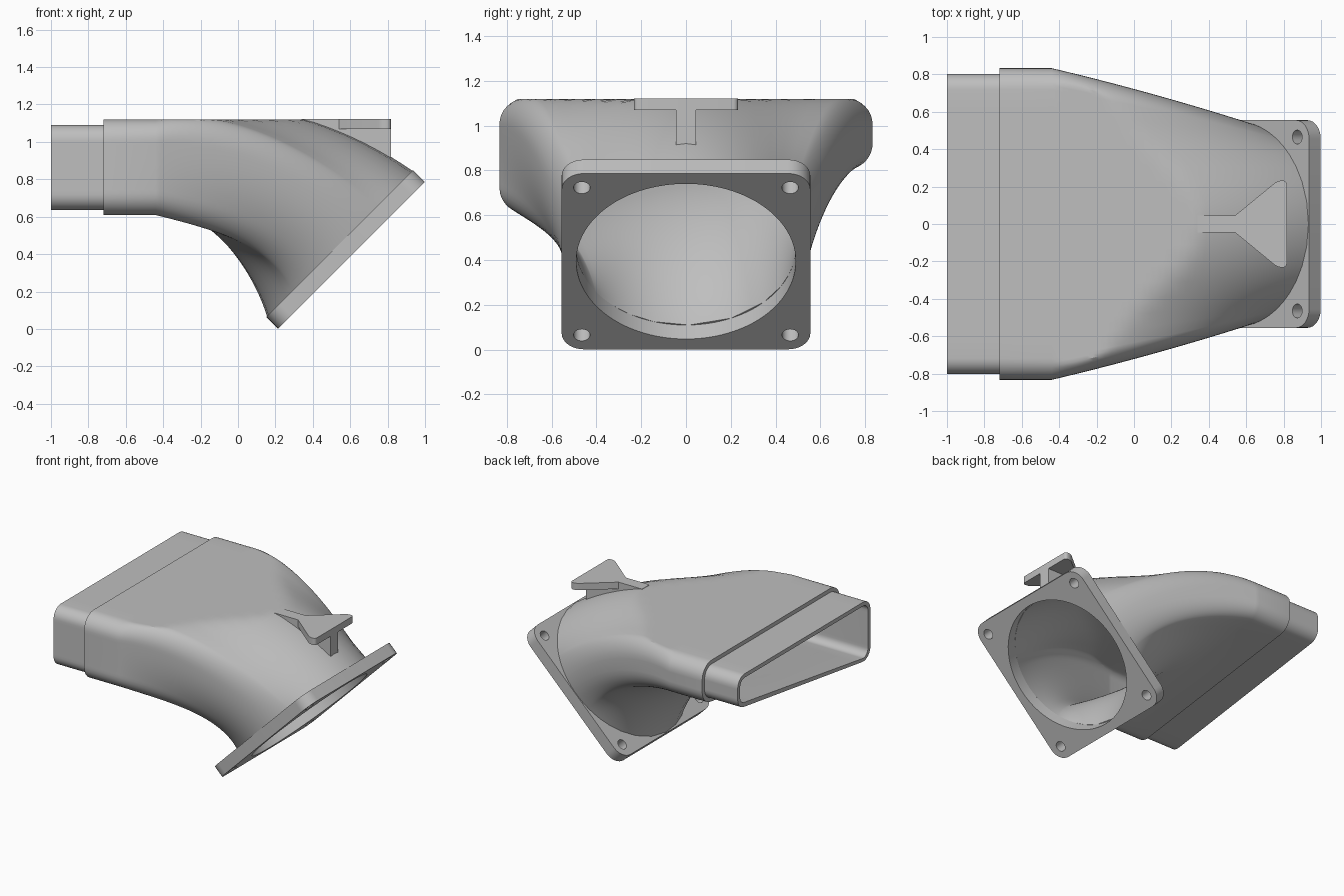
import bpy
import bmesh
from math import sin, cos, pi, atan2
from mathutils import Vector, Matrix

cube = bpy.data.objects.get("Cube")
if cube:
    bpy.data.objects.remove(cube)

# Single plastic colour
SHADE = (0.52, 0.52, 0.52, 1)
grey = bpy.data.materials.new("light_grey_plastic")
grey.use_nodes = True
grey.diffuse_color = SHADE
grey.node_tree.nodes["Principled BSDF"].inputs["Base Color"].default_value = SHADE

# Outlet plane: across = y, up = along the sloping flange, out = its normal
ACROSS = Vector((0, 1, 0))
UP = Vector((1, 0, 1)).normalized()
OUT = ACROSS.cross(UP)
FACE = Vector((0.606, 0, 0.394))
THICK = 0.088
BACK = FACE - OUT * THICK
START, STEP, INLET = -0.44, -0.72, -1.0
TOP = 1.12


def rounded(corners, r, arc=8, side=14):
    """Round a counter-clockwise polygon and subdivide its straight sides."""
    pts = []
    n = len(corners)
    for i, c in enumerate(corners):
        c = Vector(c)
        a = (Vector(corners[i - 1]) - c).normalized()
        b = (Vector(corners[(i + 1) % n]) - c).normalized()
        half = a.angle(b) / 2
        centre = c + (a + b).normalized() * (r / sin(half))
        reach = r / (sin(half) / cos(half))
        d0, d1 = c + a * reach - centre, c + b * reach - centre
        sweep = pi - 2 * half
        for k in range(arc + 1):
            t = k / arc
            pts.append(centre + (d0 * sin((1 - t) * sweep) + d1 * sin(t * sweep)) / sin(sweep))
    full = []
    for i, p in enumerate(pts):
        q = pts[(i + 1) % len(pts)]
        steps = side if i % (arc + 1) == arc else 1
        full += [p.lerp(q, k / steps) for k in range(steps)]
    return full


def section(inset):
    """Inlet outline in (y, z): flat top, sloping underside."""
    w, t = 0.833 - inset, TOP - inset
    return rounded([(-w, 0.592 + inset), (w, 0.82 + inset), (w, t), (-w, t)], 0.115 - inset)


def hermite(p0, m0, p1, m1, t):
    return (p0 * (2 * t**3 - 3 * t**2 + 1) + m0 * (t**3 - 2 * t**2 + t)
            + p1 * (3 * t**2 - 2 * t**3) + m1 * (t**3 - t**2))


def loft(inset, radius, rings=40):
    """Rings that blend the inlet outline into the round outlet."""
    result = [[] for _ in range(rings)]
    for p in section(inset):
        ang = atan2((p.y - 0.9) / 0.4, p.x / 0.83)
        p0 = Vector((START, p.x, p.y))
        p1 = BACK + (ACROSS * cos(ang) + UP * sin(ang)) * radius
        v = (sin(ang) + 1) / 2
        m0 = Vector((0.95, 0, -0.33)).lerp(Vector((1.4, 0, 0.5)), v**1.4)
        m1 = Vector((0.24, 0, -0.76)).lerp(Vector((1.12, 0, -0.78)), v)
        for k in range(rings):
            q = hermite(p0, m0, p1, m1, (k + 1) / rings)
            f = (q.x - p0.x) / (p1.x - p0.x)
            q.y = p0.y + (p1.y - p0.y) * (f - 0.15 * f * (1 - f))
            q.z = min(q.z, TOP - inset)
            result[k].append(q)
    return result


def flat_ring(x, inset):
    return [Vector((x, p.x, p.y)) for p in section(inset)]


def smooth(ob):
    bpy.ops.object.select_all(action="DESELECT")
    ob.select_set(True)
    bpy.context.view_layer.objects.active = ob
    bpy.ops.object.shade_smooth_by_angle(angle=pi / 6)


def finish(bm, name):
    bmesh.ops.recalc_face_normals(bm, faces=bm.faces)
    me = bpy.data.meshes.new(name)
    bm.to_mesh(me)
    bm.free()
    ob = bpy.data.objects.new(name, me)
    bpy.context.collection.objects.link(ob)
    me.materials.append(grey)
    smooth(ob)


# Hollow duct: outer skin forward, inner skin back, closed at both rims
outer = [flat_ring(INLET, 0.03), flat_ring(STEP, 0.03),
         flat_ring(STEP, 0), flat_ring(START, 0)] + loft(0, 0.55)
inner = [flat_ring(INLET, 0.06), flat_ring(START, 0.06)] + loft(0.06, 0.49)
bm = bmesh.new()
loops = [[bm.verts.new(p) for p in ring] for ring in outer + inner[::-1]]
for i, a in enumerate(loops):
    b = loops[(i + 1) % len(loops)]
    for j in range(len(a)):
        k = (j + 1) % len(a)
        bm.faces.new((a[j], a[k], b[k], b[j]))
finish(bm, "duct")


# Square flange with a round opening and four bolt holes
def circle(x, y, r, n):
    return [(x + r * cos(2 * pi * i / n), y + r * sin(2 * pi * i / n)) for i in range(n)]


h, bolt = 0.555, 0.465
outlines = [rounded([(-h, -h), (h, -h), (h, h), (-h, h)], 0.1, side=1), circle(0, 0, 0.49, 96)]
outlines += [circle(sx * bolt, sy * bolt, 0.037, 24) for sx in (-1, 1) for sy in (-1, 1)]
curve = bpy.data.curves.new("flange", "CURVE")
curve.dimensions = "2D"
curve.fill_mode = "BOTH"
curve.extrude = THICK / 2
for line in outlines:
    spline = curve.splines.new("POLY")
    spline.points.add(len(line) - 1)
    for pt, p in zip(spline.points, line):
        pt.co = (p[0], p[1], 0, 1)
    spline.use_cyclic_u = True
curve.materials.append(grey)
flange = bpy.data.objects.new("flange", curve)
bpy.context.collection.objects.link(flange)
basis = Matrix((ACROSS, UP, OUT)).transposed().to_4x4()
flange.matrix_world = Matrix.Translation(FACE - OUT * THICK / 2) @ basis
bpy.ops.object.select_all(action="DESELECT")
flange.select_set(True)
bpy.context.view_layer.objects.active = flange
bpy.ops.object.convert(target="MESH")
smooth(bpy.context.view_layer.objects.active)


# Latch: flared plate on an upright web
def prism(name, points, offset, bevel=0):
    bm = bmesh.new()
    face = bm.faces.new([bm.verts.new(p) for p in points])
    new = bmesh.ops.extrude_face_region(bm, geom=[face])["geom"]
    bmesh.ops.translate(bm, vec=offset, verts=[g for g in new if isinstance(g, bmesh.types.BMVert)])
    if bevel:
        tips = [e for e in bm.edges if abs(e.verts[0].co.z - e.verts[1].co.z) > 0.01
                and e.verts[0].co.x > 0.7]
        bmesh.ops.bevel(bm, geom=tips, offset=bevel, segments=4, affect="EDGES", profile=0.5)
    finish(bm, name)


half = [(0.34, 0.045), (0.54, 0.045), (0.768, 0.232), (0.817, 0.232)]
plan = half + [(x, -y) for x, y in half[::-1]]
prism("latch_plate", [(x, y, 1.07) for x, y in plan], (0, 0, 0.052), 0.02)
web = [(0.34, 1.08), (0.34, 1.12), (0.817, 1.12), (0.817, 0.895)]
prism("latch_web", [(x, -0.045, z) for x, z in web], (0, 0.09, 0))
